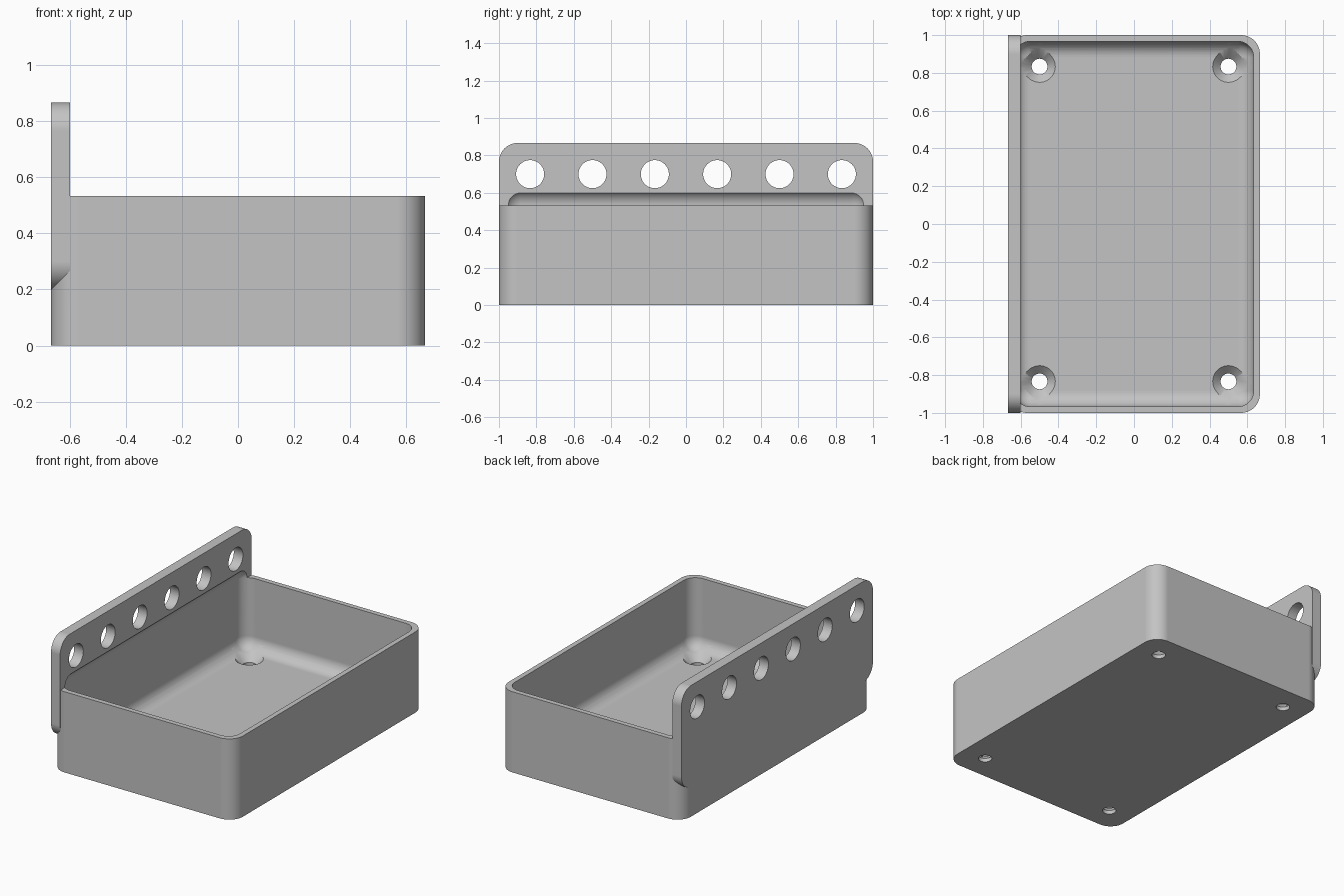
import bpy
import bmesh
import math
from mathutils import Matrix, Vector

cube = bpy.data.objects.get("Cube")
if cube:
    bpy.data.objects.remove(cube, do_unlink=True)

grey = bpy.data.materials.new("light grey plastic")
grey.use_nodes = True
grey.diffuse_color = (0.55, 0.55, 0.55, 1)
grey.node_tree.nodes["Principled BSDF"].inputs["Base Color"].default_value = grey.diffuse_color

T = 1 / 30   # thin wall thickness
X, Y = 20 * T, 30 * T


def add_object(name, bm):
    bmesh.ops.recalc_face_normals(bm, faces=bm.faces[:])
    mesh = bpy.data.meshes.new(name)
    bm.to_mesh(mesh)
    bm.free()
    mesh.materials.append(grey)
    obj = bpy.data.objects.new(name, mesh)
    bpy.context.collection.objects.link(obj)
    return obj


def rounded_box(name, low, high, radius, axis=None):
    """Box with the edges along one axis (or all edges) rounded."""
    low, high = Vector(low), Vector(high)
    bm = bmesh.new()
    bmesh.ops.create_cube(bm, size=1)
    for v in bm.verts:
        v.co = (low + high) / 2 + v.co * (high - low)
    edges = [e for e in bm.edges if axis is None
             or abs((e.verts[0].co - e.verts[1].co).normalized()[axis]) > 0.9]
    bmesh.ops.bevel(bm, geom=edges, offset=radius, segments=10,
                    profile=0.5, affect='EDGES')
    return add_object(name, bm)


def boolean(target, tool, operation):
    mod = target.modifiers.new(tool.name, 'BOOLEAN')
    mod.operation, mod.solver, mod.object = operation, 'EXACT', tool
    bpy.context.view_layer.objects.active = target
    bpy.ops.object.modifier_apply(modifier=mod.name)
    bpy.data.objects.remove(tool, do_unlink=True)


def rod(bm, matrix, r1, r2, depth):
    bmesh.ops.create_cone(bm, cap_ends=True, segments=48, radius1=r1,
                          radius2=r2, depth=depth, matrix=matrix)


# Tray body joined to the tall rounded side plate
tray = rounded_box("tray_with_rack", (-X, -Y, 0), (X, Y, 16 * T), 3 * T, axis=2)
plate = rounded_box("side_plate", (-X, -Y, 6 * T), (-X + 2 * T, Y, 26 * T), 3 * T, axis=0)
boolean(tray, plate, 'UNION')

# Fully rounded cavity that also scoops into the plate
cavity = rounded_box("cavity_cutter", (-X + T, -Y + T, 2 * T),
                     (X - T, Y - T, 18.5 * T), 2.5 * T)
boolean(tray, cavity, 'DIFFERENCE')

# Row of six holes through the plate
bm = bmesh.new()
for i in range(6):
    place = Matrix.Translation((-X + T, (i - 2.5) * 10 * T, 21 * T))
    rod(bm, place @ Matrix.Rotation(math.pi / 2, 4, 'Y'), 0.075, 0.075, 6 * T)
boolean(tray, add_object("rack_hole_cutter", bm), 'DIFFERENCE')

# Countersunk screw holes in the floor
screw, cone = 1.25 * T, 1.5 * T
for sx in (-1, 1):
    for sy in (-1, 1):
        for name, r1, r2, z, depth in (
                ("screw_cutter", screw, screw, T, 4 * T),
                ("countersink_cutter", screw, 3.75 * T, 2 * T, 2 * 1.25 * T)):
            bm = bmesh.new()
            rod(bm, Matrix.Translation((sx * 15 * T, sy * 25 * T, z)), r1, r2, depth)
            boolean(tray, add_object(name, bm), 'DIFFERENCE')

# Smooth roundings with flat faces kept flat
bpy.ops.object.select_all(action='DESELECT')
tray.select_set(True)
bpy.context.view_layer.objects.active = tray
bpy.ops.object.shade_smooth_by_angle(angle=math.radians(30))
normals = tray.modifiers.new("flat_normals", 'WEIGHTED_NORMAL')
normals.keep_sharp = True
